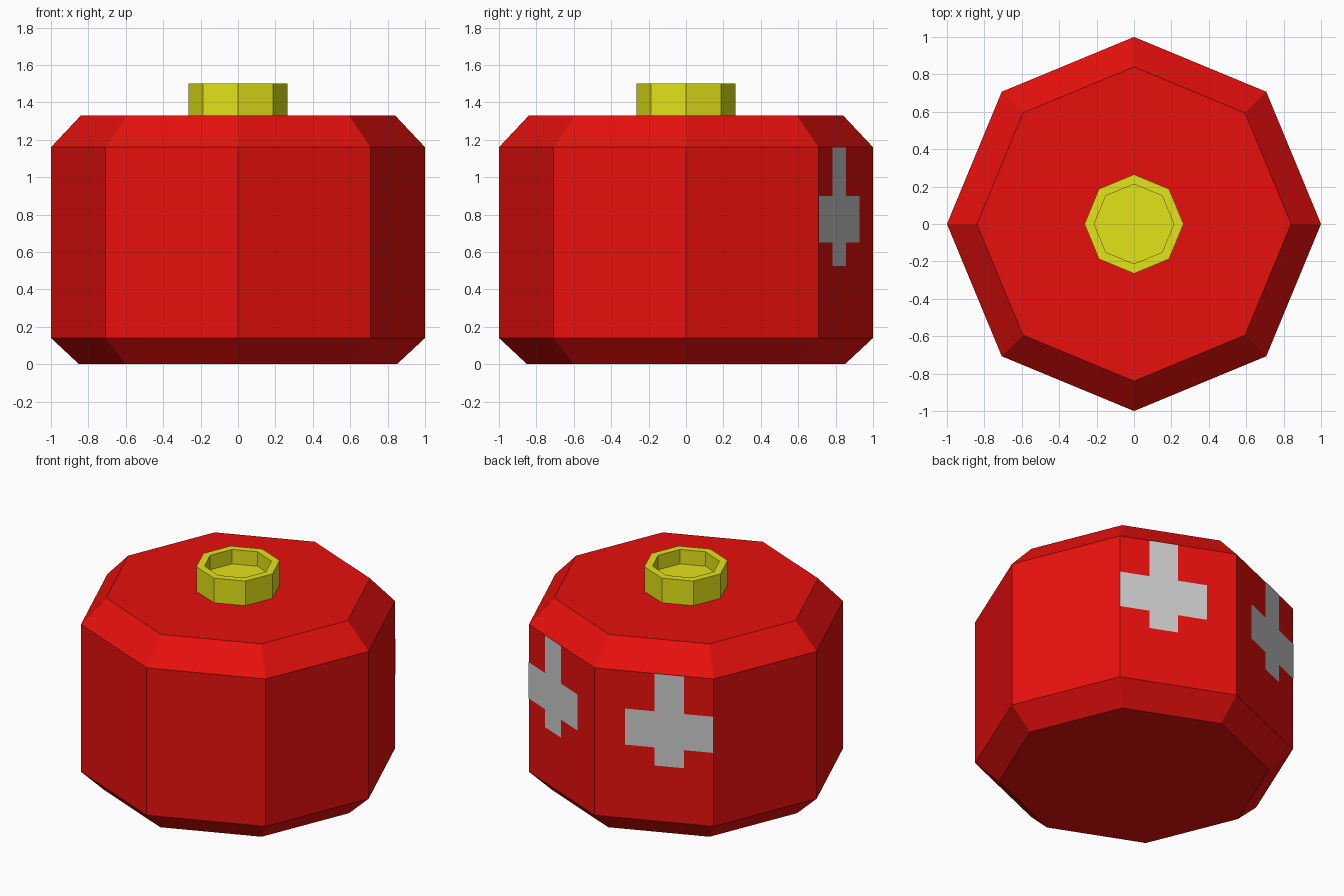
import bpy
import bmesh
from math import cos, sin, pi
from mathutils import Vector

if "Cube" in bpy.data.objects:
    bpy.data.objects.remove(bpy.data.objects["Cube"])

SIDES = 8


def material(name, rgb):
    mat = bpy.data.materials.new(name)
    mat.diffuse_color = (*rgb, 1)
    mat.use_nodes = True
    mat.node_tree.nodes["Principled BSDF"].inputs["Base Color"].default_value = mat.diffuse_color
    return mat


def add_object(name, bm, mat=None):
    mesh = bpy.data.meshes.new(name)
    bm.to_mesh(mesh)
    bm.free()
    obj = bpy.data.objects.new(name, mesh)
    bpy.context.collection.objects.link(obj)
    if mat:
        mesh.materials.append(mat)
    return obj


def octagon_lathe(name, profile, mat):
    """Closed flat-sided solid from (radius, z) rings, first and last capped."""
    bm = bmesh.new()
    rings = [[bm.verts.new((r * cos(2 * pi * i / SIDES), r * sin(2 * pi * i / SIDES), z))
              for i in range(SIDES)] for r, z in profile]
    for low, high in zip(rings, rings[1:]):
        for i in range(SIDES):
            j = (i + 1) % SIDES
            bm.faces.new((low[i], low[j], high[j], high[i]))
    bm.faces.new(rings[0][::-1])
    bm.faces.new(rings[-1])
    return add_object(name, bm, mat)


red = material("red", (0.8, 0.005, 0.004))
yellow = material("yellow", (0.77, 0.77, 0.01))

# Drum body with bevelled rims
octagon_lathe("body", [(0.85, 0), (1, 0.14), (1, 1.16), (0.84, 1.33)], red)

# Cap with a recessed middle
octagon_lathe("cap", [(0.265, 1.325), (0.265, 1.5), (0.213, 1.5), (0.213, 1.4)], yellow)

# Flat cross on the back right wall: t runs from the 45 degree corner to the back corner
CROSS = [(0.25, 0.525), (0.495, 0.525), (0.495, 0.65), (0.745, 0.65),
         (0.745, 0.9), (0.495, 0.9), (0.495, 1.16), (0.25, 1.16),
         (0.25, 0.9), (0, 0.9), (0, 0.65), (0.25, 0.65)]
corner = Vector((cos(pi / 4), sin(pi / 4), 0))
back = Vector((0, 1, 0))
lift = (corner + back).normalized() * 0.003
bm = bmesh.new()
bm.faces.new([bm.verts.new(corner.lerp(back, t) + lift + Vector((0, 0, z)))
              for t, z in CROSS])
cross = add_object("wall_crosses", bm)

# Matching cross on the back left wall
mirror = cross.modifiers.new("mirror", 'MIRROR')
mirror.use_axis[0] = True
mirror.use_mirror_merge = False
